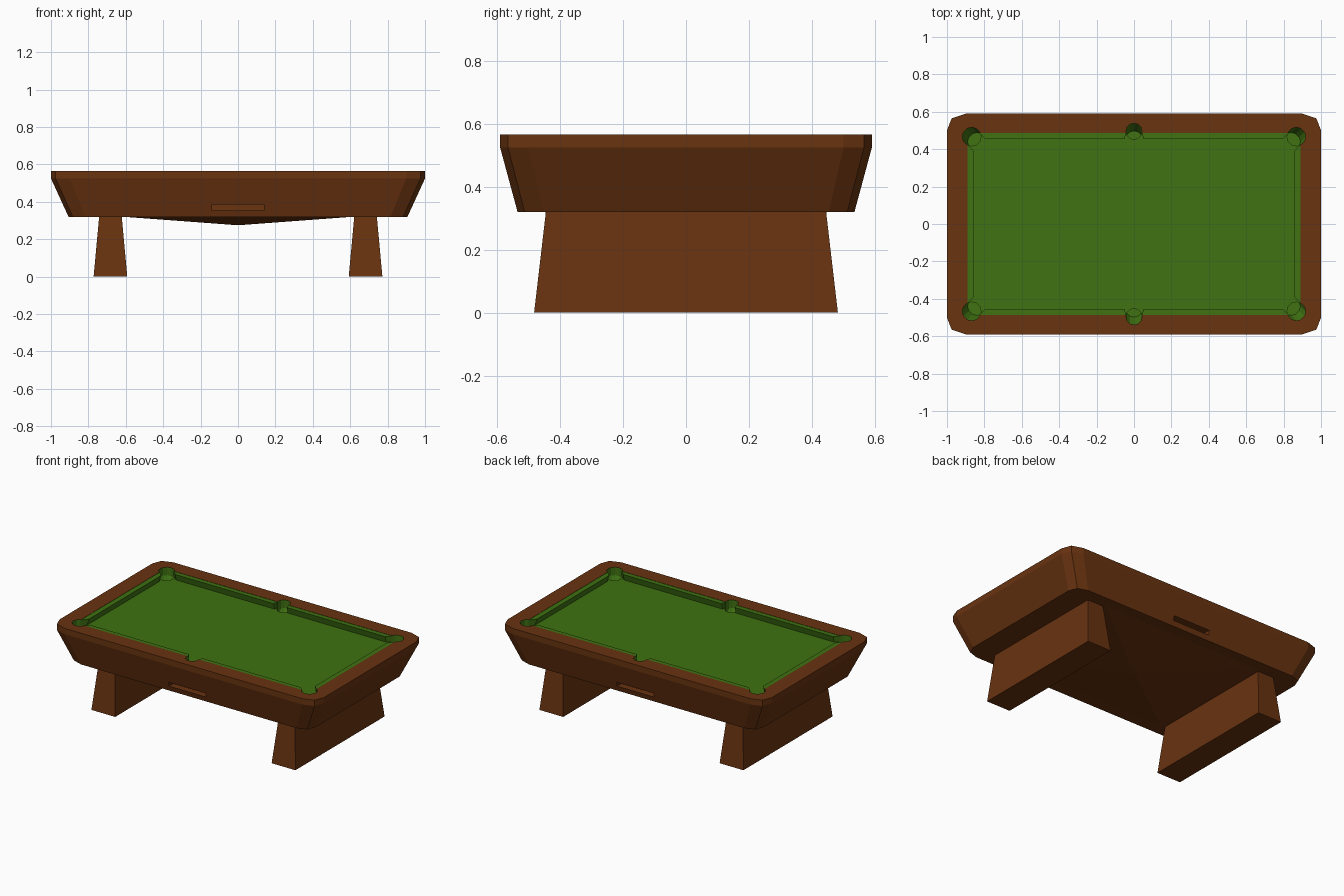
import bpy, bmesh, math

if "Cube" in bpy.data.objects:
    bpy.data.objects.remove(bpy.data.objects["Cube"])


def material(name, rgb):
    m = bpy.data.materials.new(name)
    m.diffuse_color = (*rgb, 1)
    m.use_nodes = True
    m.node_tree.nodes["Principled BSDF"].inputs["Base Color"].default_value = m.diffuse_color
    return m


wood = material("wood", (0.14, 0.033, 0.005))
cloth = material("cloth", (0.05, 0.17, 0.006))


def loft(name, rings, *mats):
    """Closed solid through equal-length rings of (x, y, z) points."""
    bm = bmesh.new()
    vs = [[bm.verts.new(p) for p in r] for r in rings]
    n = len(vs[0])
    for a, b in zip(vs, vs[1:]):
        for i in range(n):
            j = (i + 1) % n
            bm.faces.new((a[i], a[j], b[j], b[i]))
    bm.faces.new(vs[0][::-1])
    bm.faces.new(vs[-1])
    bmesh.ops.recalc_face_normals(bm, faces=bm.faces)
    me = bpy.data.meshes.new(name)
    bm.to_mesh(me)
    bm.free()
    for m in mats:
        me.materials.append(m)
    ob = bpy.data.objects.new(name, me)
    bpy.context.collection.objects.link(ob)
    return ob


def rect(x, y, z, cx=0, cy=0):
    return [(cx + sx * x, cy + sy * y, z) for sx, sy in ((-1, -1), (1, -1), (1, 1), (-1, 1))]


def circle(cx, cy, r, z, n=12):
    return [(cx + r * math.cos(2 * math.pi * i / n), cy + r * math.sin(2 * math.pi * i / n), z)
            for i in range(n)]


def cut(ob, cutter):
    mod = ob.modifiers.new("cut", 'BOOLEAN')
    mod.operation = 'DIFFERENCE'
    mod.solver = 'EXACT'
    mod.material_mode = 'TRANSFER'
    mod.object = cutter
    bpy.context.view_layer.objects.active = ob
    bpy.ops.object.modifier_apply(modifier=mod.name)
    bpy.data.objects.remove(cutter)


# Table body: rounded-corner outline, vertical rim, tapering apron
corner = [(1, 0.50), (0.975, 0.565), (0.90, 0.59)]
outline = (corner + [(-x, y) for x, y in corner[::-1]]
           + [(-x, -y) for x, y in corner] + [(x, -y) for x, y in corner[::-1]])
body = loft("table_body", [[(x * s, y * s, z) for x, y in outline]
                           for s, z in ((0.906, 0.32), (1, 0.525), (1, 0.565))], wood, cloth)

# Playing field recess
BED = 0.52
cut(body, loft("field_cutter", [rect(0.89, 0.486, BED), rect(0.89, 0.486, 0.65)], cloth))

# Pockets: straight at the rim, leaning inward below the bed
pockets = [(sx * 0.868, sy * 0.467, 0.05) for sx in (-1, 1) for sy in (-1, 1)]
pockets += [(0, s * 0.495, 0.043) for s in (-1, 1)]
for px, py, r in pockets:
    d = math.hypot(px, py) if px == 0 else 1.0
    ix, iy = (0, py / d) if px == 0 else (math.copysign(0.7, px), math.copysign(0.7, py))
    cut(body, loft("pocket_cutter", [circle(px - 0.04 * ix, py - 0.04 * iy, r, 0.445),
                                     circle(px, py, r, BED - 0.01),
                                     circle(px, py, r, 0.65)], cloth))

# Ball return slots on both long sides
for s in (-1, 1):
    cut(body, loft("slot_cutter", [rect(0.14, 0.06, 0.355, 0, s * 0.56),
                                   rect(0.14, 0.06, 0.385, 0, s * 0.56)], wood))

# Cushions: undercut noses with angled jaws
TOP, UNDER = 0.563, 0.012


def cushion(name, low, high):
    loft(name, [[(*p, BED - 0.001) for p in low], [(*p, TOP) for p in high]], cloth)


for sx in (-1, 1):
    for sy in (-1, 1):
        def long_poly(nose):
            return [(sx * x, sy * y) for x, y in
                    ((0.05, nose), (0.795, nose), (0.828, 0.488), (0.043, 0.488))]
        cushion("side_cushion", long_poly(0.455 + UNDER), long_poly(0.455))

    def end_poly(nose):
        return [(sx * x, y) for x, y in
                ((nose, -0.39), (nose, 0.39), (0.892, 0.427), (0.892, -0.427))]
    cushion("end_cushion", end_poly(0.856 + UNDER), end_poly(0.856))

# Shallow sloping belly between the legs
loft("belly_panel", [rect(0.03, 0.02, 0.277), rect(0.61, 0.46, 0.32), rect(0.61, 0.46, 0.33)], wood)

# Slab legs, flared toward the floor
for s, name in ((-1, "left_leg"), (1, "right_leg")):
    loft(name, [rect(0.09, 0.482, 0, s * 0.682), rect(0.06, 0.444, 0.325, s * 0.682)], wood)
